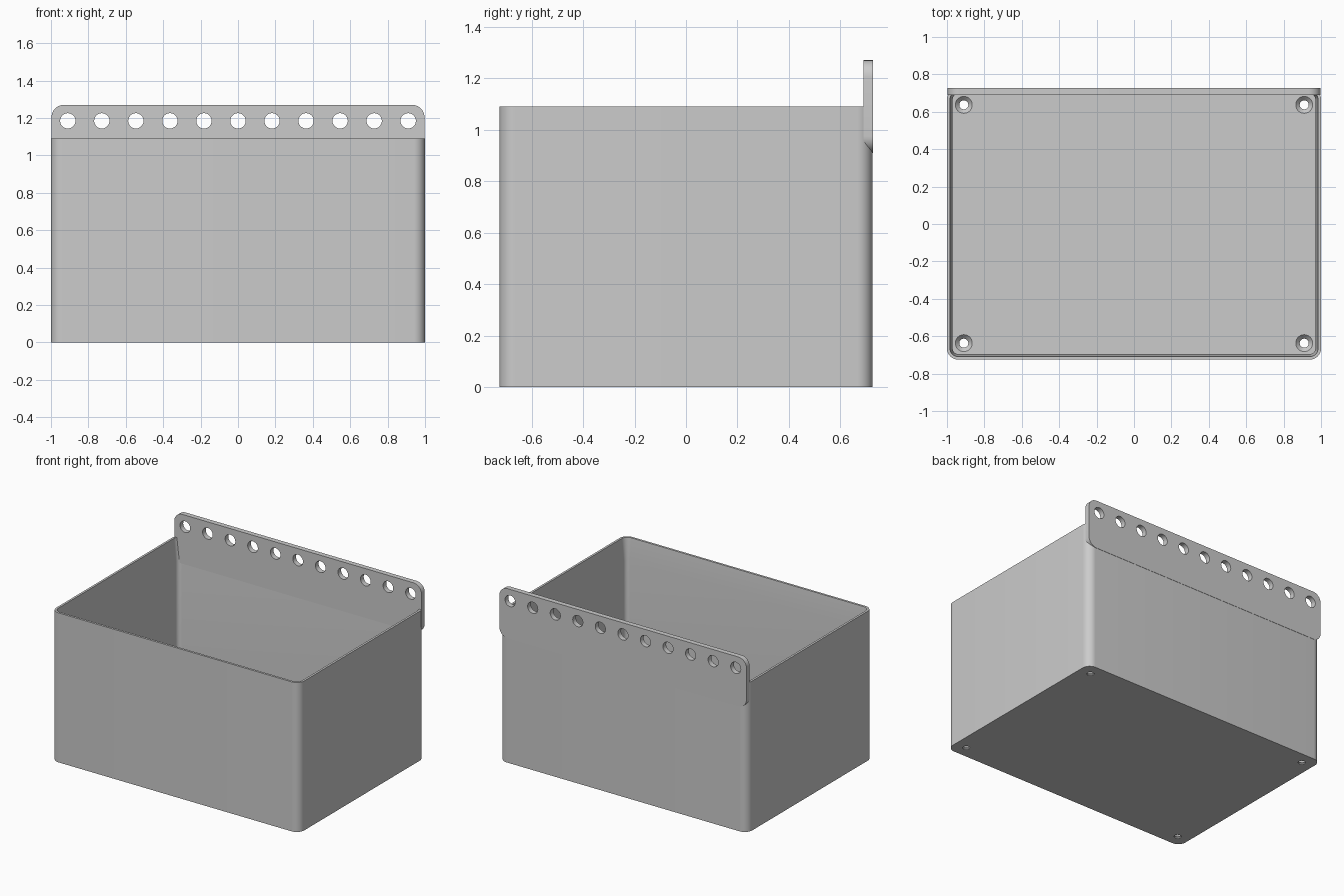
import bpy
import bmesh
from math import sin, cos, pi, radians

cube = bpy.data.objects.get("Cube")
if cube:
    bpy.data.objects.remove(cube, do_unlink=True)

grey = bpy.data.materials.new("light_grey_plastic")
grey.use_nodes = True
colour = (0.6, 0.6, 0.6, 1)
grey.diffuse_color = colour
grey.node_tree.nodes["Principled BSDF"].inputs["Base Color"].default_value = colour

HALF_X, HALF_Y, WALL_TOP, CORNER = 1.0, 0.725, 1.09, 0.06
SEGMENTS = 10


def rounded_rect(hx, hy, r, cx=0, cy=0):
    """Outline points of a rounded rectangle, counter-clockwise."""
    points = []
    for q, (sx, sy) in enumerate([(1, 1), (-1, 1), (-1, -1), (1, -1)]):
        for i in range(SEGMENTS + 1):
            a = (q + i / SEGMENTS) * pi / 2
            points.append((cx + sx * (hx - r) + r * cos(a),
                           cy + sy * (hy - r) + r * sin(a)))
    return points


def circle(r, cx=0, cy=0, n=40):
    return [(cx + r * cos(2 * pi * i / n), cy + r * sin(2 * pi * i / n)) for i in range(n)]


def loft(bm, rings):
    """Closed solid through a list of (outline, height)."""
    loops = [[bm.verts.new((x, y, z)) for x, y in outline] for outline, z in rings]
    for lower, upper in zip(loops, loops[1:]):
        n = len(lower)
        for i in range(n):
            j = (i + 1) % n
            bm.faces.new((lower[i], lower[j], upper[j], upper[i]))
    bm.faces.new(loops[0][::-1])
    bm.faces.new(loops[-1])


def make_object(name, bm):
    bmesh.ops.recalc_face_normals(bm, faces=bm.faces[:])
    mesh = bpy.data.meshes.new(name)
    bm.to_mesh(mesh)
    bm.free()
    mesh.materials.append(grey)
    obj = bpy.data.objects.new(name, mesh)
    bpy.context.collection.objects.link(obj)
    return obj


def cut_and_shade(obj, cutter):
    cutter.hide_render = True
    bpy.ops.object.select_all(action='DESELECT')
    bpy.context.view_layer.objects.active = obj
    obj.select_set(True)
    mod = obj.modifiers.new("holes", 'BOOLEAN')
    mod.operation = 'DIFFERENCE'
    mod.solver = 'EXACT'
    mod.object = cutter
    bpy.ops.object.modifier_apply(modifier=mod.name)
    bpy.data.objects.remove(cutter, do_unlink=True)
    bpy.ops.object.shade_smooth_by_angle(angle=radians(30))


def box_ring(inset):
    return rounded_rect(HALF_X - inset, HALF_Y - inset, CORNER - inset)


# Open box: outer wall, thin rim, wall thickening downwards, floor
bm = bmesh.new()
loft(bm, [(box_ring(0), 0), (box_ring(0), WALL_TOP), (box_ring(0.016), WALL_TOP),
          (box_ring(0.03), 0.93), (box_ring(0.03), 0.03)])
box = make_object("open_box", bm)

# Countersunk screw holes in the floor corners
bm = bmesh.new()
for sx in (-1, 1):
    for sy in (-1, 1):
        loft(bm, [(circle(r, sx * 0.91, sy * 0.637), z)
                  for r, z in ((0.024, -0.02), (0.024, 0.008), (0.05, 0.035))])
cut_and_shade(box, make_object("screw_hole_cutter", bm))

# Hanging plate along the back, with a row of holes
bm = bmesh.new()
loft(bm, [(rounded_rect(0.997, 0.18, 0.065, cy=1.09), z) for z in (-0.727, -0.69)])
plate = make_object("hanging_plate", bm)
bm = bmesh.new()
for i in range(11):
    loft(bm, [(circle(0.041, (i - 5) * 0.182, 1.185), z) for z in (-0.8, -0.6)])
holes = make_object("plate_hole_cutter", bm)

# Stand the plate and its holes upright
for obj in (plate, holes):
    for v in obj.data.vertices:
        x, y, z = v.co
        v.co = (x, -z, y)
cut_and_shade(plate, holes)
